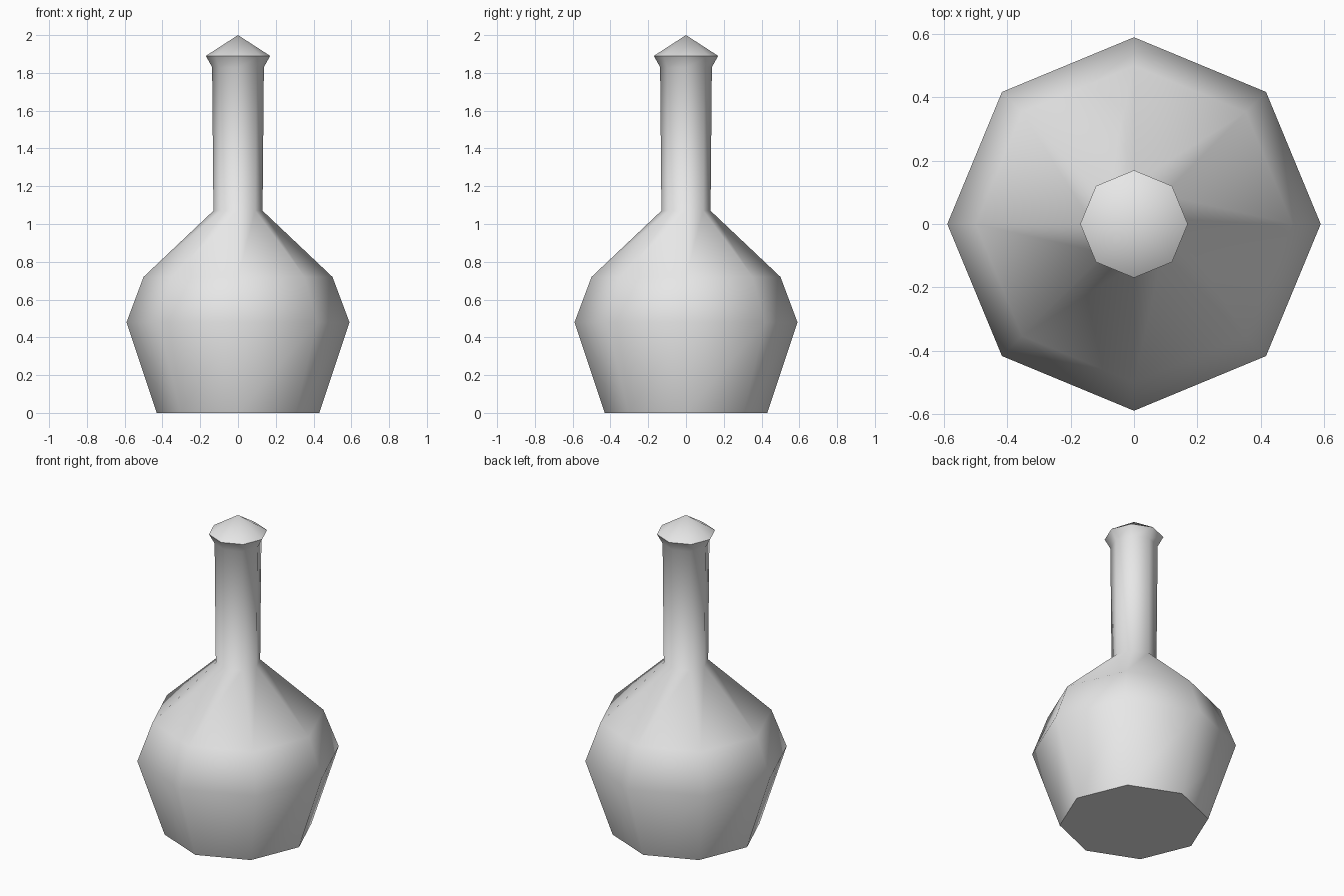
import bpy, bmesh, math

cube = bpy.data.objects.get("Cube")
if cube:
    bpy.data.objects.remove(cube, do_unlink=True)

SIDES = 8


def material(name, color):
    mat = bpy.data.materials.new(name)
    mat.use_nodes = True
    mat.diffuse_color = color
    mat.node_tree.nodes["Principled BSDF"].inputs["Base Color"].default_value = color
    return mat


def lathe(name, profile, mat):
    """Turn (radius, height) pairs into a closed faceted body; zero radius ends in a tip."""
    bm = bmesh.new()
    rings = []
    for r, z in profile:
        count = SIDES if r else 1
        rings.append([bm.verts.new((r * math.cos(math.tau * i / SIDES),
                                    r * math.sin(math.tau * i / SIDES), z))
                      for i in range(count)])
    for low, high in zip(rings, rings[1:]):
        for i in range(SIDES):
            j = (i + 1) % SIDES
            if len(high) == 1:
                bm.faces.new((low[i], low[j], high[0]))
            else:
                bm.faces.new((low[i], low[j], high[j], high[i]))
    bm.faces.new(reversed(rings[0]))
    mesh = bpy.data.meshes.new(name)
    bm.to_mesh(mesh)
    bm.free()
    mesh.materials.append(mat)
    obj = bpy.data.objects.new(name, mesh)
    bpy.context.collection.objects.link(obj)
    # Soft sides, crisp base and rim
    bpy.ops.object.select_all(action='DESELECT')
    obj.select_set(True)
    bpy.context.view_layer.objects.active = obj
    bpy.ops.object.shade_smooth_by_angle(angle=math.radians(60))
    return obj


# Base, belly, shoulder, neck, flared lip and pointed top
lathe("bottle",
      [(0.43, 0), (0.59, 0.48), (0.5, 0.72), (0.13, 1.07),
       (0.137, 1.83), (0.17, 1.89), (0, 2.0)],
      material("light grey", (0.8, 0.8, 0.8, 1)))
